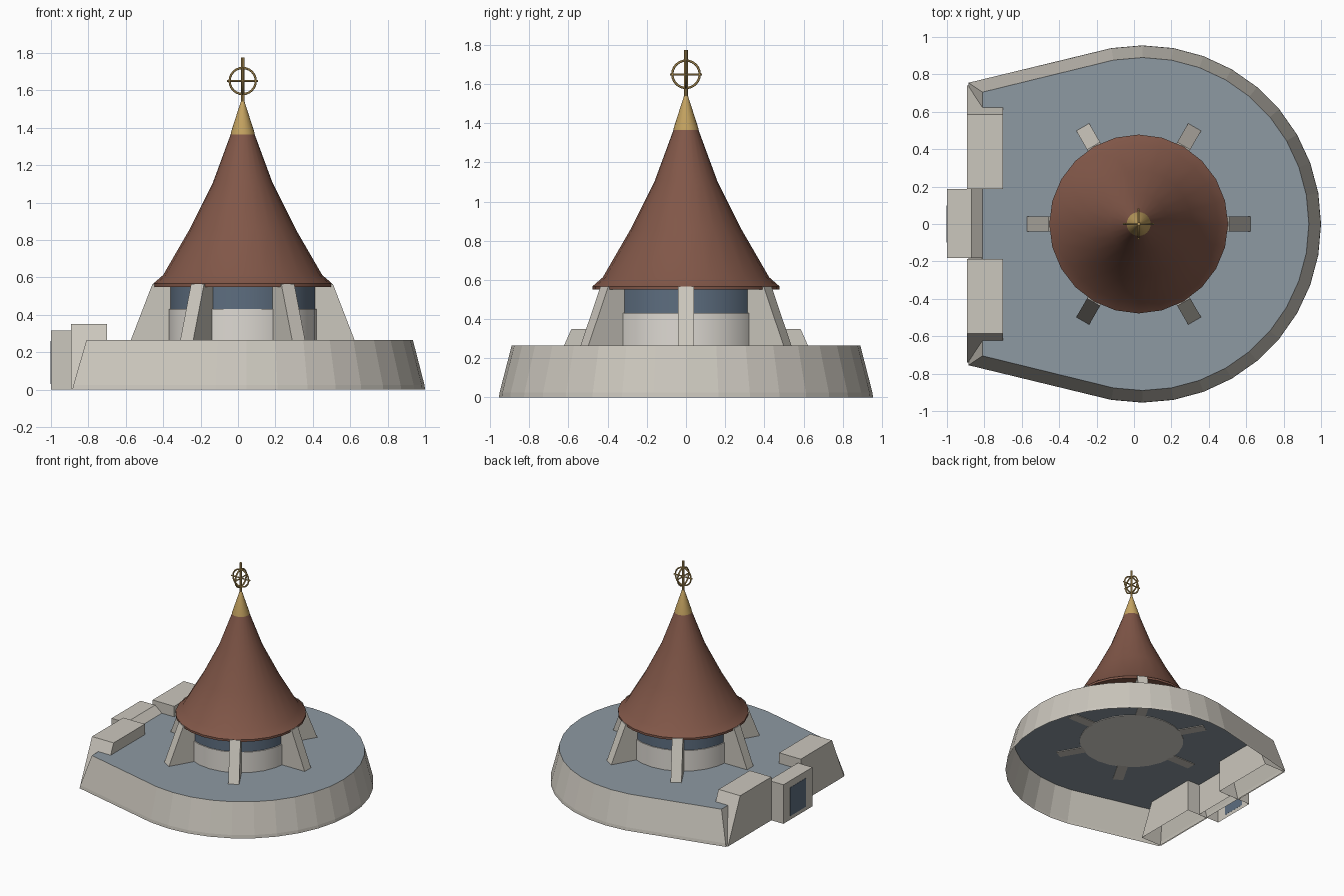
import bpy, bmesh
from math import sin, cos, pi, radians
from mathutils import Matrix, Vector

cube = bpy.data.objects.get("Cube")
if cube:
    bpy.data.objects.remove(cube, do_unlink=True)


def material(name, rgb):
    m = bpy.data.materials.new(name)
    m.use_nodes = True
    m.diffuse_color = (*rgb, 1)
    bsdf = m.node_tree.nodes["Principled BSDF"]
    bsdf.inputs["Base Color"].default_value = (*rgb, 1)
    bsdf.inputs["Roughness"].default_value = 0.8
    return m


stone = material("warm stone", (0.60, 0.57, 0.51))
plaster = material("pale plaster", (0.73, 0.70, 0.65))
deck_grey = material("deck grey", (0.27, 0.32, 0.36))
roof_brown = material("roof brown", (0.22, 0.095, 0.065))
glass = material("blue glass", (0.11, 0.155, 0.215))
gold = material("gold", (0.56, 0.37, 0.12))

AXIS = Vector((0.025, 0, 0))


def finish(name, bm, mats, smooth=False):
    bmesh.ops.recalc_face_normals(bm, faces=bm.faces)
    mesh = bpy.data.meshes.new(name)
    bm.to_mesh(mesh)
    bm.free()
    for m in mats:
        mesh.materials.append(m)
    ob = bpy.data.objects.new(name, mesh)
    bpy.context.collection.objects.link(ob)
    if smooth:
        bpy.ops.object.select_all(action='DESELECT')
        ob.select_set(True)
        bpy.context.view_layer.objects.active = ob
        bpy.ops.object.shade_smooth_by_angle(angle=radians(35))
    return ob


def loft(name, rings, mats, cap_top=True, cap_bottom=False, smooth=False):
    """Skin a stack of rings, each a list of points, from bottom to top."""
    bm = bmesh.new()
    rows = [[bm.verts.new(p) for p in ring] for ring in rings]
    n = len(rows[0])
    for a, b in zip(rows, rows[1:]):
        for i in range(n):
            j = (i + 1) % n
            bm.faces.new((a[i], a[j], b[j], b[i]))
    if cap_top:
        bm.faces.new(rows[-1]).material_index = len(mats) - 1
    if cap_bottom:
        bm.faces.new(rows[0][::-1])
    return finish(name, bm, mats, smooth)


def lathe(name, profile, mat, segments=24):
    rings = [[AXIS + Vector((r * cos(2 * pi * i / segments),
                             r * sin(2 * pi * i / segments), z))
              for i in range(segments)] for r, z in profile]
    return loft(name, rings, [mat], cap_bottom=True, smooth=True)


def rect(x0, x1, y0, y1, z):
    return [(x0, y0, z), (x1, y0, z), (x1, y1, z), (x0, y1, z)]


# Podium: rounded front sweep, tapering to a narrower flat end, open beneath
def podium_ring(radius, end_x, end_y, z):
    arc = [(0.045 + radius * cos(radians(a)), radius * sin(radians(a)), z)
           for a in range(-100, 101, 10)]
    return arc + [(end_x, end_y, z), (end_x, -end_y, z)]


loft("podium", [podium_ring(0.955, -0.885, 0.755, 0),
                podium_ring(0.952, -0.88, 0.752, 0.025),
                podium_ring(0.89, -0.81, 0.705, 0.265)], [stone, deck_grey])

# Entrance blocks with a sloping outer flank, either side of the porch
for side, label in ((1, "back"), (-1, "front")):
    loft(label + "_entrance_block",
         [rect(-0.893, -0.70, 0.187 * side, 0.74 * side, 0),
          rect(-0.893, -0.70, 0.187 * side, 0.585 * side, 0.35)], [stone])

# Porch with a sloping rear edge, and its door
loft("porch", [rect(-1, -0.81, -0.183, 0.187, 0),
               rect(-1, -0.81, -0.183, 0.187, 0.265),
               rect(-1, -0.87, -0.183, 0.187, 0.315)], [stone])
loft("door", [rect(-1.002, -0.999, -0.1, 0.1, 0.03),
              rect(-1.002, -0.999, -0.1, 0.1, 0.26)], [glass], cap_bottom=True)

# Round hall: plaster wall with a window band above
lathe("drum_wall", [(0.4, 0.26), (0.4, 0.43)], plaster)
lathe("window_band", [(0.392, 0.425), (0.392, 0.56)], glass)

# Six leaning buttresses
for i in range(6):
    turn = Matrix.Translation(AXIS) @ Matrix.Rotation(i * pi / 3, 4, 'Z')
    rings = [rect(0.385, 0.60, -0.04, 0.04, 0.26),
             rect(0.385, 0.482, -0.04, 0.04, 0.566)]
    loft("buttress_%d" % (i + 1),
         [[turn @ Vector(p) for p in ring] for ring in rings],
         [stone], cap_bottom=True)

# Flared conical roof
lathe("roof", [(0.478, 0.55), (0.478, 0.567), (0.425, 0.613), (0.285, 0.855),
               (0.16, 1.105), (0.064, 1.365)], roof_brown)

# Finial: gold cap, mast, crossed bars and crossed rings
lathe("finial_cap", [(0.065, 1.355), (0.063, 1.375), (0.01, 1.54)], gold)
lathe("finial_mast", [(0.009, 1.5), (0.009, 1.775)], gold, 8)
HUB = Matrix.Translation(AXIS + Vector((0, 0, 1.65)))


def finial_bar(name, turn):
    bm = bmesh.new()
    bmesh.ops.create_cone(bm, cap_ends=True, segments=8, radius1=0.005,
                          radius2=0.005, depth=0.165,
                          matrix=HUB @ turn @ Matrix.Rotation(pi / 2, 4, 'Y'))
    finish(name, bm, [gold], True)


def finial_ring(name, turn, major=0.07, minor=0.006, steps=24, sides=6):
    bm = bmesh.new()
    rows = []
    for i in range(steps):
        a = 2 * pi * i / steps
        row = []
        for k in range(sides):
            b = 2 * pi * k / sides
            r = major + minor * cos(b)
            row.append(bm.verts.new(
                HUB @ turn @ Vector((r * cos(a), minor * sin(b), r * sin(a)))))
        rows.append(row)
    for i in range(steps):
        a, b = rows[i], rows[(i + 1) % steps]
        for k in range(sides):
            m = (k + 1) % sides
            bm.faces.new((a[k], a[m], b[m], b[k]))
    finish(name, bm, [gold], True)


for label, angle in (("side", 0), ("depth", pi / 2)):
    spin = Matrix.Rotation(angle, 4, 'Z')
    finial_bar("finial_%s_bar" % label, spin)
    finial_ring("finial_%s_ring" % label, spin)
